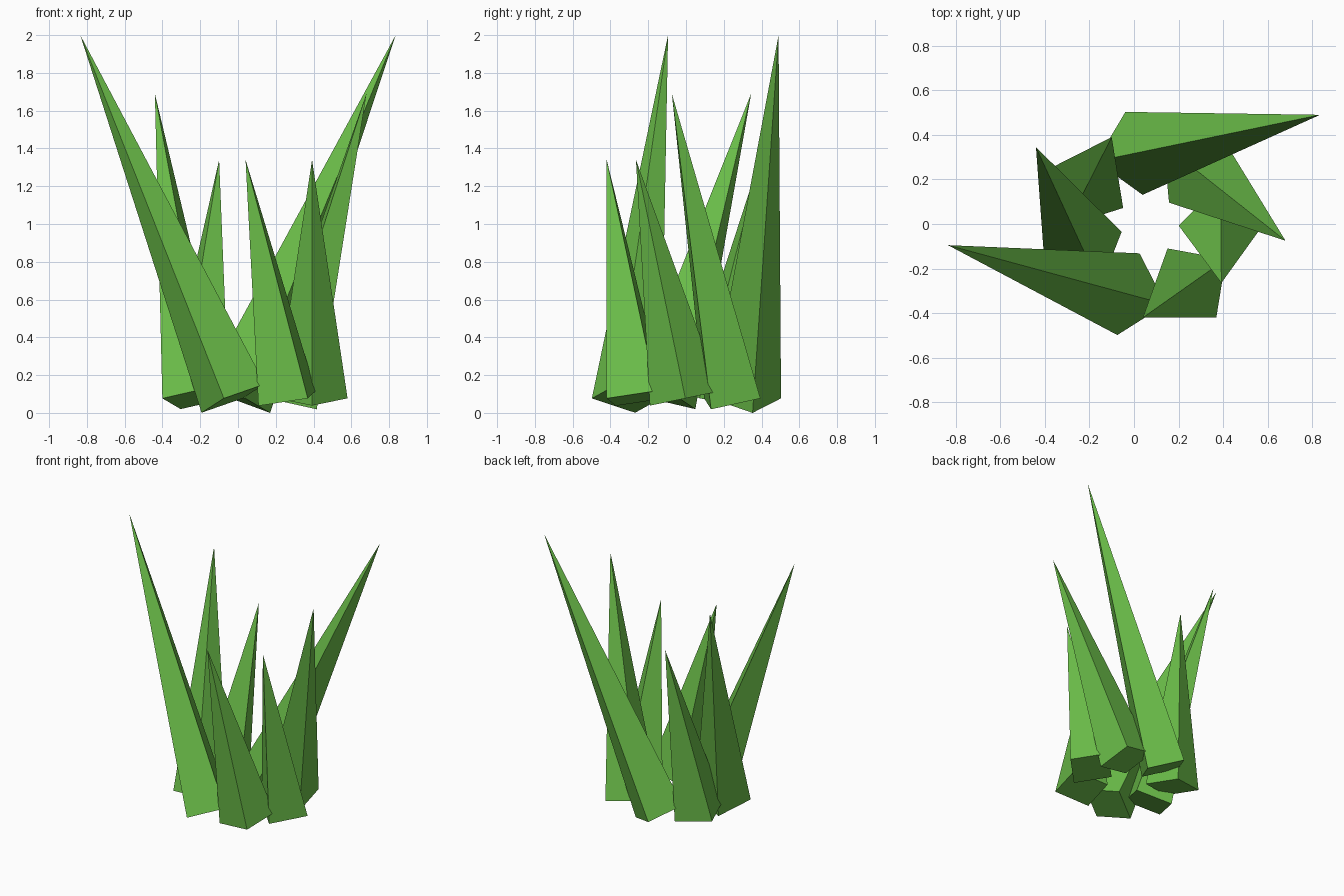
import bpy
from mathutils import Vector

cube = bpy.data.objects.get("Cube")
if cube:
    bpy.data.objects.remove(cube, do_unlink=True)

GREEN = (0.147, 0.515, 0.067, 1.0)
grass = bpy.data.materials.new("grass_green")
grass.use_nodes = True
grass.diffuse_color = GREEN
grass.node_tree.nodes["Principled BSDF"].inputs["Base Color"].default_value = GREEN

BASE_RADIUS = 0.19
BASE_HEIGHT = 0.077


def blade(name, root, tip):
    """Four-sided spike from its root centre to its tip, two base corners level."""
    foot = Vector((*root, BASE_HEIGHT))
    axis = Vector(tip) - foot
    bpy.ops.mesh.primitive_cone_add(
        vertices=4, radius1=BASE_RADIUS, radius2=0, depth=axis.length,
        location=foot + axis / 2,
        rotation=axis.to_track_quat('Z', 'Y').to_euler())
    obj = bpy.context.object
    obj.name = name
    obj.data.materials.append(grass)


# Tall outer blades
blade("tall_blade_back", (0.0, 0.317), (0.835, 0.49, 2.0))
blade("tall_blade_front", (-0.025, -0.315), (-0.835, -0.095, 2.0))

# Medium blades
blade("medium_blade_left", (0.275, 0.245), (0.68, -0.075, 1.69))
blade("medium_blade_right", (-0.228, -0.115), (-0.44, 0.345, 1.69))

# Short blades
blade("short_blade_left", (0.39, -0.005), (0.392, -0.265, 1.34))
blade("short_blade_front", (0.26, -0.265), (0.04, -0.42, 1.34))
blade("short_blade_back", (-0.218, 0.158), (-0.1, 0.39, 1.34))
